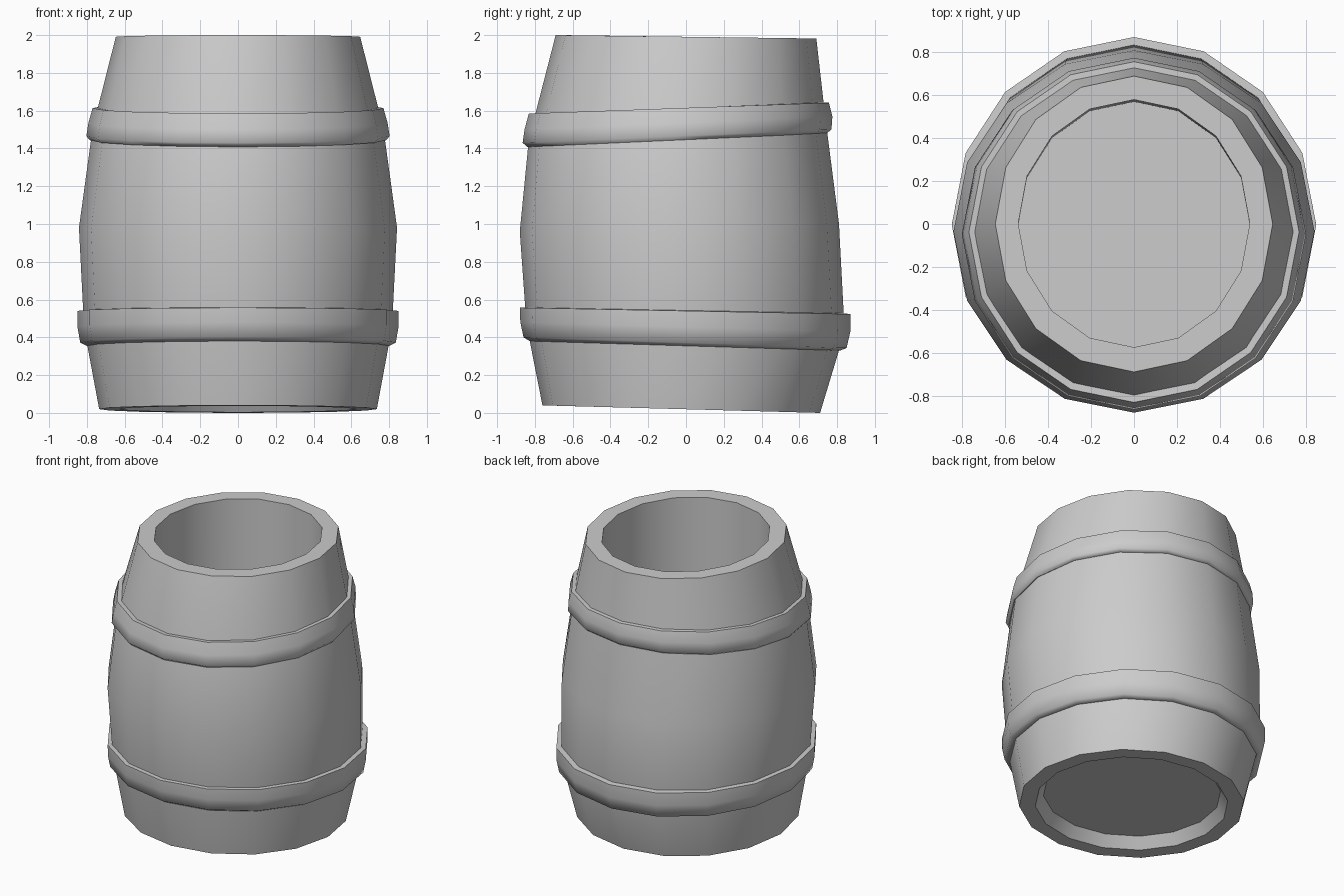
import bpy, bmesh, math

if "Cube" in bpy.data.objects:
    bpy.data.objects.remove(bpy.data.objects["Cube"])

SIDES = 16


def tilted_loft(name, rings, angle, caps=True):
    """Loft hand-tilted 16-sided rings: (x radius, y front, y back, z front, z back)."""
    bm = bmesh.new()
    loops = []
    for rx, y0, y1, z0, z1 in rings:
        loop = []
        for i in range(SIDES):
            a = math.tau * i / SIDES
            s = math.sin(a)
            t = (s + 1) / 2
            loop.append(bm.verts.new((rx * math.cos(a), (y0 + y1) / 2 + s * (y1 - y0) / 2,
                                      z0 + (z1 - z0) * t)))
        loops.append(loop)
    pairs = list(zip(loops, loops[1:]))
    if not caps:
        pairs.append((loops[-1], loops[0]))
    for a, b in pairs:
        for i in range(SIDES):
            j = (i + 1) % SIDES
            bm.faces.new((a[i], a[j], b[j], b[i]))
    if caps:
        bm.faces.new(loops[0])
        bm.faces.new(loops[-1])
    bmesh.ops.recalc_face_normals(bm, faces=bm.faces)
    mesh = bpy.data.meshes.new(name)
    bm.to_mesh(mesh)
    bm.free()
    obj = bpy.data.objects.new(name, mesh)
    bpy.context.collection.objects.link(obj)
    bpy.ops.object.select_all(action='DESELECT')
    obj.select_set(True)
    bpy.context.view_layer.objects.active = obj
    bpy.ops.object.shade_smooth_by_angle(angle=math.radians(angle))
    return obj


# Barrel body: recessed base, bulging wall, rim, open interior
tilted_loft("barrel_body", [
    (0.58, -0.60, 0.56, 0.11, 0.08),
    (0.63, -0.655, 0.605, 0.037, 0.003),
    (0.735, -0.76, 0.71, 0.04, 0.0),
    (0.815, -0.845, 0.84, 0.47, 0.43),
    (0.842, -0.88, 0.81, 0.96, 1.0),
    (0.77, -0.832, 0.738, 1.45, 1.56),
    (0.647, -0.69, 0.69, 2.0, 1.982),
    (0.54, -0.575, 0.58, 1.999, 1.983),
    (0.54, -0.582, 0.57, 0.22, 0.20),
], 40)

# Upper hoop
tilted_loft("upper_hoop", [
    (0.72, -0.78, 0.71, 1.58, 1.645),
    (0.77, -0.832, 0.757, 1.585, 1.642),
    (0.792, -0.855, 0.775, 1.50, 1.57),
    (0.803, -0.865, 0.77, 1.43, 1.50),
    (0.785, -0.84, 0.745, 1.408, 1.48),
    (0.75, -0.81, 0.72, 1.42, 1.49),
], 65, caps=False)

# Lower hoop
tilted_loft("lower_hoop", [
    (0.79, -0.82, 0.81, 0.56, 0.53),
    (0.85, -0.88, 0.872, 0.557, 0.523),
    (0.85, -0.877, 0.87, 0.48, 0.43),
    (0.835, -0.86, 0.85, 0.40, 0.343),
    (0.80, -0.827, 0.815, 0.38, 0.33),
    (0.77, -0.80, 0.78, 0.39, 0.34),
], 65, caps=False)
